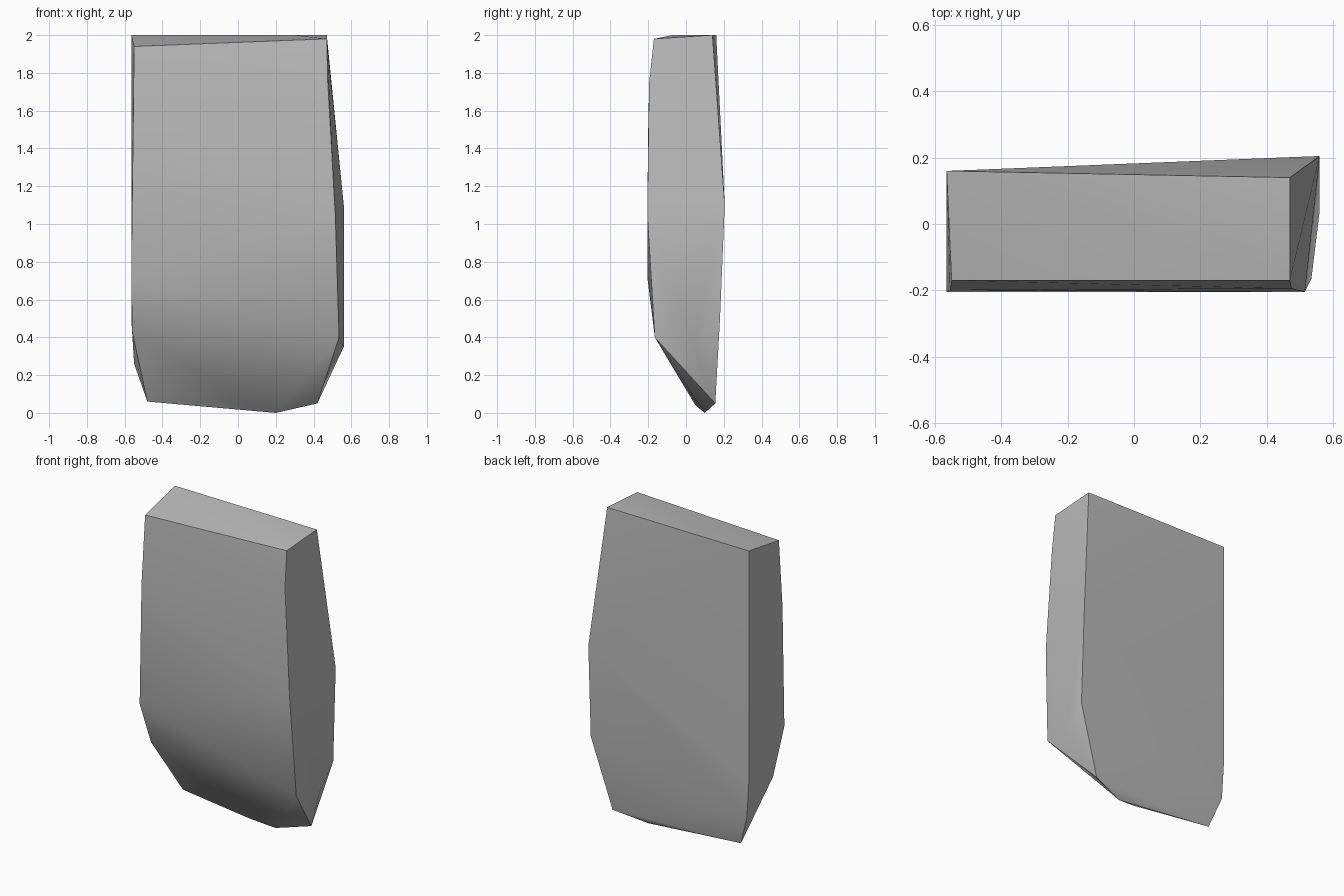
import bpy
import bmesh
import math

# Remove the default cube
default_cube = bpy.data.objects.get("Cube")
if default_cube:
    bpy.data.objects.remove(default_cube, do_unlink=True)


def make_material(name, rgb):
    material = bpy.data.materials.new(name)
    material.use_nodes = True
    colour = (*rgb, 1)
    material.diffuse_color = colour
    shader = material.node_tree.nodes["Principled BSDF"]
    shader.inputs["Base Color"].default_value = colour
    shader.inputs["Roughness"].default_value = 0.9
    return material


def hull_object(name, edges, material):
    """Wrap a convex skin around the corner chains of a stone."""
    bm = bmesh.new()
    for chain in edges.values():
        for corner in chain:
            bm.verts.new(corner)
    result = bmesh.ops.convex_hull(bm, input=bm.verts[:])
    loose = [v for v in bm.verts if not v.link_faces]
    bmesh.ops.delete(bm, geom=loose, context='VERTS')
    bmesh.ops.recalc_face_normals(bm, faces=bm.faces[:])
    mesh = bpy.data.meshes.new(name)
    bm.to_mesh(mesh)
    bm.free()
    mesh.materials.append(material)
    stone = bpy.data.objects.new(name, mesh)
    bpy.context.collection.objects.link(stone)
    return stone


# Corner chains of the slab, each running from top to bottom
slab_edges = {
    "front_low_x": [(-.55, -.17, 1.94), (-.555, -.2, 1.5),
                    (-.565, -.205, .72), (-.56, -.095, .43)],
    "front_high_x": [(.47, -.17, 1.98), (.475, -.195, 1.75),
                     (.515, -.205, 1.05), (.535, -.165, .4)],
    "back_low_x": [(-.565, .16, 2), (-.565, .16, .5),
                   (-.55, .16, .26), (-.48, .12, .06)],
    "back_high_x": [(.47, .14, 2), (.56, .205, 1.1),
                    (.56, .18, .5), (.42, .155, .05)],
    # Slight crown on the top, side chip and pointed foot
    "crown": [(.3, -.07, 2)],
    "side_chip": [(.56, .04, .35)],
    "foot": [(.05, .05, .04), (.2, .1, 0)],
}

stone_grey = make_material("stone_grey", (.5, .5, .5))
slab = hull_object("stone_slab", slab_edges, stone_grey)

# Soft shading over the shallow bends, crisp main edges
bpy.ops.object.select_all(action='DESELECT')
slab.select_set(True)
bpy.context.view_layer.objects.active = slab
bpy.ops.object.shade_smooth_by_angle(angle=math.radians(38))
